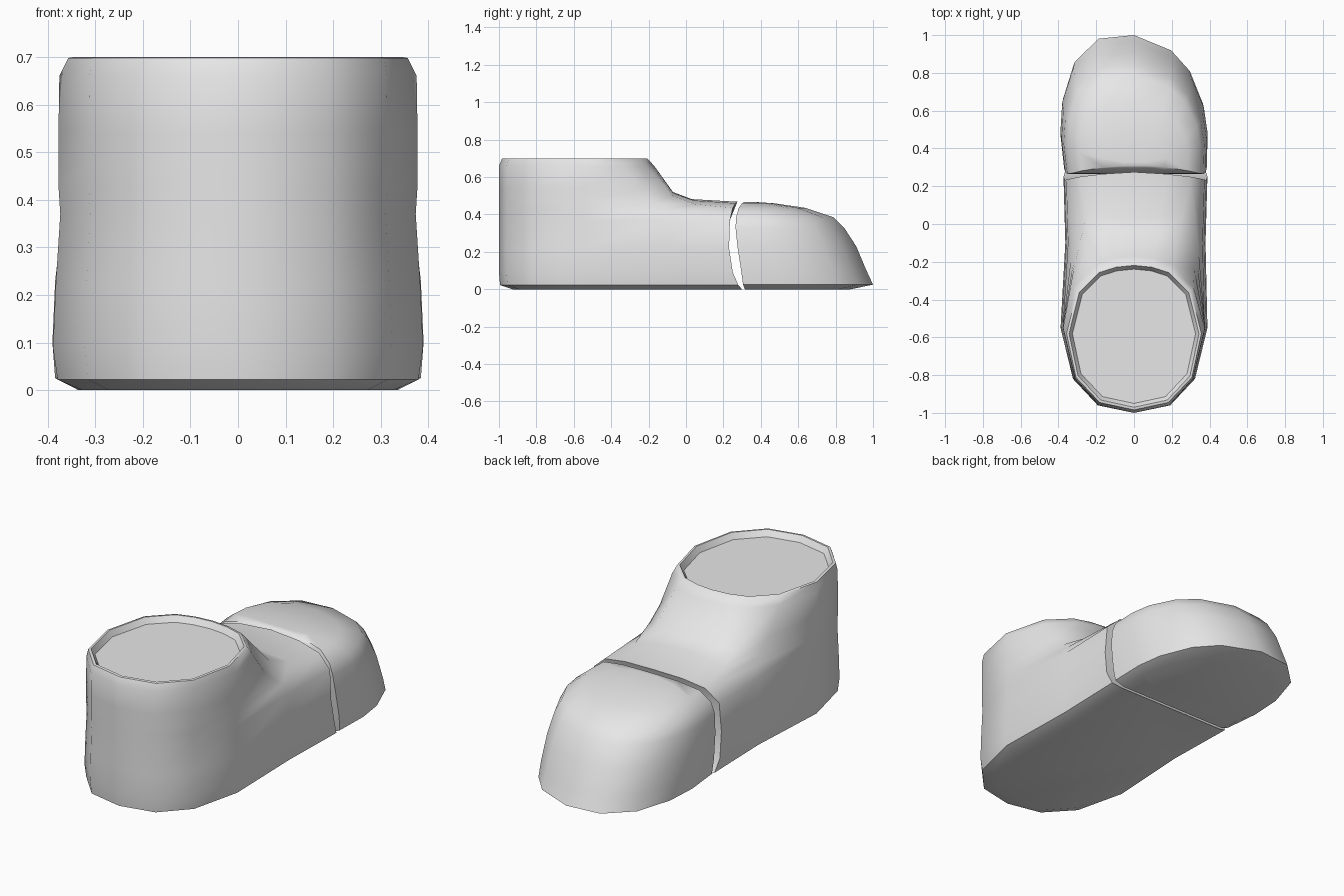
import bpy
import bmesh
import math

cube = bpy.data.objects.get("Cube")
if cube:
    bpy.data.objects.remove(cube, do_unlink=True)

grey = bpy.data.materials.new("light grey")
grey.use_nodes = True
grey.diffuse_color = (0.8, 0.8, 0.8, 1)
grey.node_tree.nodes["Principled BSDF"].inputs["Base Color"].default_value = (0.8, 0.8, 0.8, 1)


def loft(name, rings):
    """Skin closed rings of equal length and cap both ends."""
    bm = bmesh.new()
    rows = [[bm.verts.new(p) for p in ring] for ring in rings]
    n = len(rows[0])
    for a, b in zip(rows, rows[1:]):
        for i in range(n):
            j = (i + 1) % n
            bm.faces.new((a[i], a[j], b[j], b[i]))
    bm.faces.new(rows[0][::-1])
    bm.faces.new(rows[-1])
    bmesh.ops.recalc_face_normals(bm, faces=bm.faces)
    mesh = bpy.data.meshes.new(name)
    bm.to_mesh(mesh)
    bm.free()
    mesh.materials.append(grey)
    obj = bpy.data.objects.new(name, mesh)
    bpy.context.collection.objects.link(obj)
    bpy.ops.object.select_all(action='DESELECT')
    obj.select_set(True)
    bpy.context.view_layer.objects.active = obj
    bpy.ops.object.shade_smooth_by_angle(angle=math.radians(50))
    return obj


def mirror_ring(half):
    """Half ring from heel to front centre; the right side is a little slimmer."""
    other = [(-x * (0.96 if y > -0.3 and z < 0.5 else 1), y, z) for x, y, z in half[1:-1]]
    return half + other[::-1]


HEEL = [(0, -1), (0.19, -0.96), (0.32, -0.82), (0.385, -0.55)]


def lower_ring(z, sx, sy, front):
    """Sole-shaped ring with a rounded heel and a straight front edge."""
    half = [(x * sx, -0.4 + (y + 0.4) * sy, z) for x, y in HEEL]
    half += [(0.375 * sx, -0.1, z), (0.385 * sx, front, z),
             (0.2 * sx, front, z), (0, front, z)]
    return mirror_ring(half)


def upper_ring(z, sx, instep):
    """Heel at one height, front points following the instep slope."""
    return mirror_ring([(x * sx, y, z) for x, y in HEEL] + instep)


def rim_ring(z, s):
    """Ankle opening ring, scaled about its centre."""
    pts = [(0, -0.99), (0.185, -0.95), (0.312, -0.815), (0.362, -0.58),
           (0.305, -0.35), (0.195, -0.24), (0.1, -0.21), (0, -0.2)]
    return mirror_ring([(x * s, -0.59 + (y + 0.59) * s, z) for x, y in pts])


# Foot body: sole, walls, instep and ankle with a shallow recessed top
body = [
    lower_ring(0.0, 0.85, 0.88, 0.30),
    lower_ring(0.022, 0.985, 0.99, 0.28),
    lower_ring(0.09, 1.01, 1.0, 0.25),
    lower_ring(0.22, 0.995, 1.0, 0.23),
    lower_ring(0.37, 0.97, 1.0, 0.235),
    upper_ring(0.43, 0.98, [(0.34, -0.12, 0.42), (0.30, 0.25, 0.435),
                            (0.17, 0.265, 0.46), (0, 0.275, 0.468)]),
    upper_ring(0.47, 0.98, [(0.33, -0.17, 0.46), (0.26, 0.05, 0.455),
                            (0.14, 0.04, 0.475), (0, 0.03, 0.482)]),
    upper_ring(0.54, 0.98, [(0.32, -0.24, 0.53), (0.23, -0.07, 0.50),
                            (0.13, -0.07, 0.515), (0, -0.07, 0.52)]),
    upper_ring(0.66, 0.975, [(0.315, -0.335, 0.66), (0.205, -0.215, 0.66),
                             (0.1, -0.18, 0.66), (0, -0.17, 0.66)]),
    rim_ring(0.698, 0.985),
    rim_ring(0.70, 0.95),
    rim_ring(0.67, 0.90),
]
loft("foot_body", body)

# Toe cap: one outline shrunk towards the top, with a curved back wall
OUTLINE = [(0, 0.27), (0.2, 0.27), (0.385, 0.27), (0.39, 0.47), (0.37, 0.62),
           (0.3, 0.80), (0.2, 0.915), (0, 1.0), (-0.19, 0.98), (-0.32, 0.85),
           (-0.38, 0.65), (-0.39, 0.47), (-0.37, 0.27), (-0.2, 0.27)]


def toe_ring(z, sx, back, front):
    k = (front - back) / 0.73
    return [(x * sx, back + (y - 0.27) * k, z) for x, y in OUTLINE]


toe = [
    toe_ring(0.0, 0.86, 0.315, 0.88),
    toe_ring(0.025, 0.985, 0.305, 1.0),
    toe_ring(0.10, 1.0, 0.295, 0.965),
    toe_ring(0.23, 0.985, 0.275, 0.91),
    toe_ring(0.33, 0.955, 0.265, 0.845),
    toe_ring(0.385, 0.90, 0.268, 0.79),
    toe_ring(0.435, 0.74, 0.282, 0.64),
    toe_ring(0.46, 0.43, 0.30, 0.47),
    toe_ring(0.466, 0.15, 0.308, 0.38),
]
loft("toe_cap", toe)
